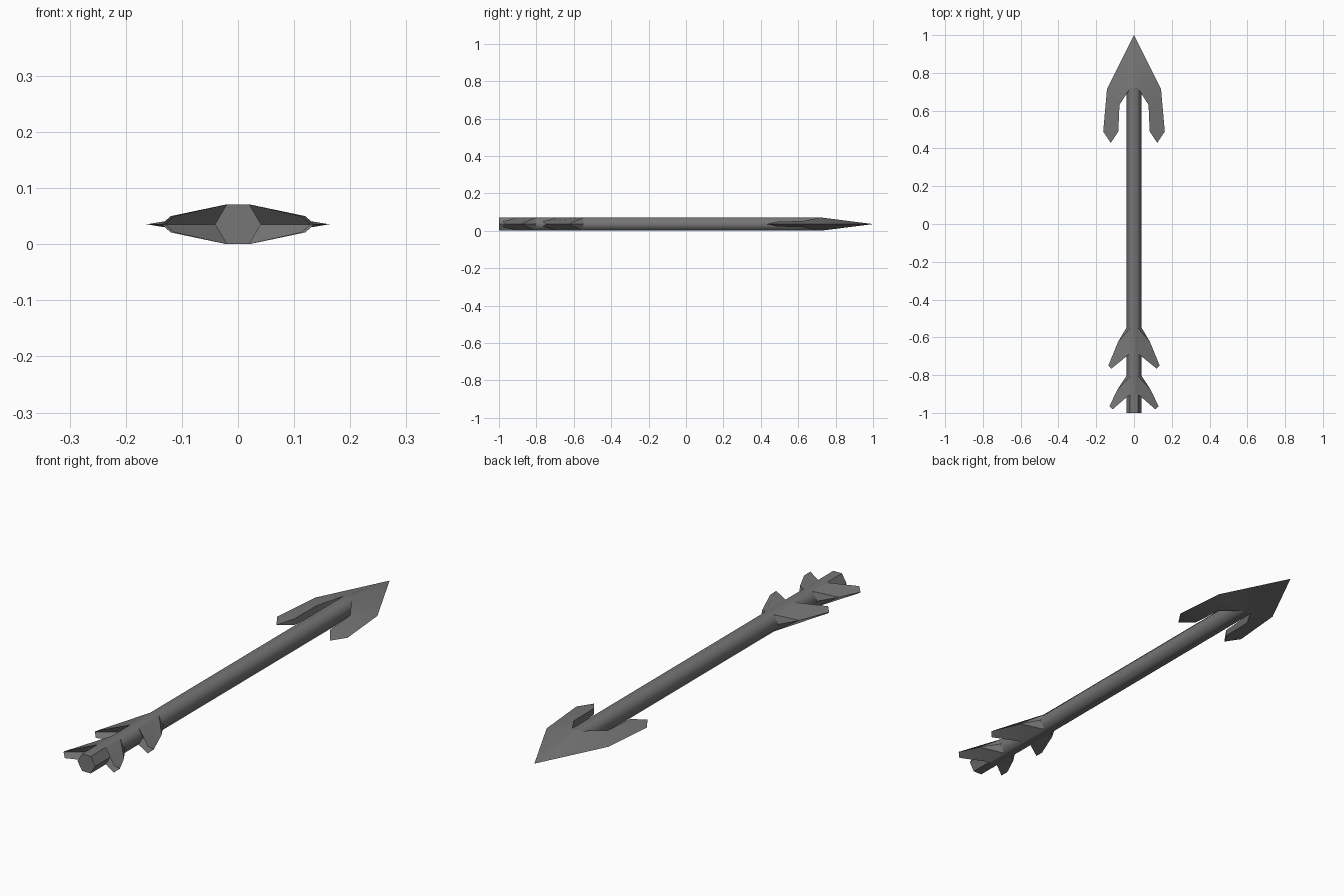
import bpy
import bmesh
from math import radians

cube = bpy.data.objects.get("Cube")
if cube:
    bpy.data.objects.remove(cube, do_unlink=True)

# One dark grey for the whole arrow
grey = bpy.data.materials.new("dark_grey")
grey.use_nodes = True
colour = (0.18, 0.18, 0.18, 1)
grey.diffuse_color = colour
grey.node_tree.nodes["Principled BSDF"].inputs["Base Color"].default_value = colour

HALF = 0.0355    # half the shaft thickness
FLAT = 0.02      # half the width of the flat top
WIDE = 0.041     # half the shaft width


def mirrored_part(name, faces, smooth_angle):
    """Mirror a quarter shell in x and z, weld it and lift it onto the ground."""
    bm = bmesh.new()
    for sx in (1, -1):
        for sz in (1, -1):
            for face in faces:
                bm.faces.new([bm.verts.new((x * sx, y, z * sz + HALF)) for x, y, z in face])
    bmesh.ops.remove_doubles(bm, verts=bm.verts, dist=1e-5)
    bmesh.ops.recalc_face_normals(bm, faces=bm.faces)
    mesh = bpy.data.meshes.new(name)
    bm.to_mesh(mesh)
    bm.free()
    mesh.materials.append(grey)
    obj = bpy.data.objects.new(name, mesh)
    bpy.context.collection.objects.link(obj)
    bpy.ops.object.select_all(action='DESELECT')
    obj.select_set(True)
    bpy.context.view_layer.objects.active = obj
    if smooth_angle:
        bpy.ops.object.shade_smooth_by_angle(angle=radians(smooth_angle))
    return obj


def flat(p):
    """The same point on the middle plane."""
    return (p[0], p[1], 0)


def hex_bar(name, y0, y1, smooth_angle):
    def ring(y):
        return (0, y, HALF), (FLAT, y, HALF), (WIDE, y, 0), (0, y, 0)
    a, b = ring(y0), ring(y1)
    faces = [a, b] + [(a[i], a[i + 1], b[i + 1], b[i]) for i in range(2)]
    return mirrored_part(name, faces, smooth_angle)


def fin_pair(name, front, elbow, tip, corner, rear):
    """Swept fins growing out of the slanted shaft sides, grooved at the back."""
    front_top, front_mid = (FLAT, front, HALF), (WIDE, front, 0)
    rear_top, rear_mid = (FLAT, rear, HALF), (WIDE, rear, 0)
    elbow, tip = (*elbow, 0), (*tip, 0)
    corner = (*corner, 0.0145)
    faces = [
        (front_top, front_mid, elbow),
        (front_top, elbow, corner, rear_top),
        (elbow, tip, corner),
        (rear_top, corner, tip, rear_mid),
        (front_top, front_mid, flat(front_top)),
        (rear_top, rear_mid, flat(rear_top)),
        (front_top, rear_top, flat(rear_top), flat(front_top)),
    ]
    return mirrored_part(name, faces, 30)


# Shaft and its bare rear end
hex_bar("shaft", -0.9, 0.72, 65)
hex_bar("shaft_end", -1.0, -0.9, 0)

# Two pairs of fins
fin_pair("front_fins", -0.55, (0.085, -0.625), (0.136, -0.75), (0.12, -0.766), -0.685)
fin_pair("rear_fins", -0.805, (0.09, -0.88), (0.13, -0.965), (0.113, -0.981), -0.9)

# Arrowhead with two backward barbs
point = (0, 1, 0)
centre = (0, 0.72, HALF)
ridge = (FLAT, 0.72, HALF)
shoulder = (0.143, 0.715, 0)
outer = (0.163, 0.49, 0)
barb_tip = (0.123, 0.43, 0)
inner_rear = (0.083, 0.49, 0.013)
inner_front = (0.077, 0.63, 0.017)
mirrored_part("arrowhead", [
    (point, centre, ridge),
    (point, ridge, shoulder),
    (ridge, inner_front, shoulder),
    (shoulder, inner_front, inner_rear, outer),
    (outer, inner_rear, barb_tip),
    (inner_rear, barb_tip, flat(inner_rear)),
    (inner_front, inner_rear, flat(inner_rear), flat(inner_front)),
    (ridge, inner_front, flat(inner_front), flat(ridge)),
    (centre, ridge, flat(ridge), flat(centre)),
], 35)
